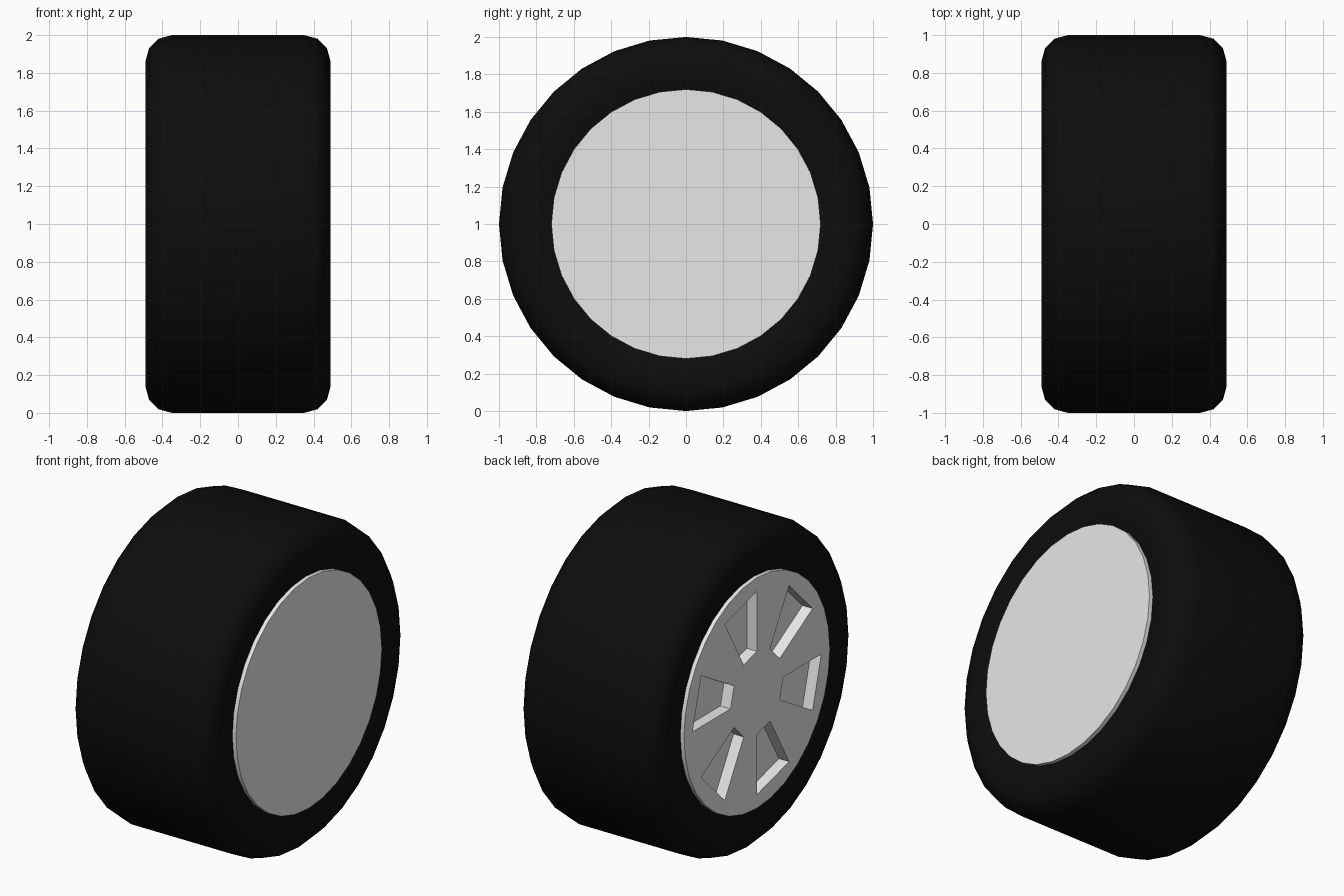
import bpy, bmesh, math
from mathutils import Vector

if "Cube" in bpy.data.objects:
    bpy.data.objects.remove(bpy.data.objects["Cube"])

SIDES = 32


def material(name, v):
    m = bpy.data.materials.new(name)
    m.diffuse_color = (v, v, v, 1)
    m.use_nodes = True
    m.node_tree.nodes["Principled BSDF"].inputs["Base Color"].default_value = m.diffuse_color
    return m


def make_object(name, bm, mat):
    bmesh.ops.recalc_face_normals(bm, faces=bm.faces)
    me = bpy.data.meshes.new(name)
    bm.to_mesh(me)
    bm.free()
    ob = bpy.data.objects.new(name, me)
    bpy.context.collection.objects.link(ob)
    me.materials.append(mat)
    return ob


def point(x, r, a):
    # axle runs along x at z = 1; angle measured from +z towards +y
    return Vector((x, r * math.sin(a), 1 + r * math.cos(a)))


def shade(ob, deg):
    bpy.ops.object.select_all(action='DESELECT')
    ob.select_set(True)
    bpy.context.view_layer.objects.active = ob
    bpy.ops.object.shade_smooth_by_angle(angle=math.radians(deg))


rubber = material("black_rubber", 0.004)
metal = material("light_grey_metal", 0.8)

# Tyre: rounded closed profile spun around the axle
half = [(0.46, 0.70), (0.475, 0.76), (0.49, 0.86), (0.471, 0.93), (0.42, 0.981), (0.35, 1.0)]
profile = half + [(-x, r) for x, r in reversed(half)]
bm = bmesh.new()
rings = [[bm.verts.new(point(x, r, 2 * math.pi * i / SIDES)) for x, r in profile]
         for i in range(SIDES)]
n = len(profile)
for i in range(SIDES):
    a, b = rings[i], rings[(i + 1) % SIDES]
    for j in range(n):
        k = (j + 1) % n
        bm.faces.new((a[j], a[k], b[k], b[j]))
tyre = make_object("tyre", bm, rubber)
shade(tyre, 40)


# Prism along x between two outlines, used for the rim and its pockets
def prism(bm, outline, x0, x1):
    lo = [bm.verts.new(point(x0, r, a)) for r, a in outline]
    hi = [bm.verts.new(point(x1, r, a)) for r, a in outline]
    bm.faces.new(lo)
    bm.faces.new(hi[::-1])
    for i in range(len(lo)):
        j = (i + 1) % len(lo)
        bm.faces.new((lo[i], hi[i], hi[j], lo[j]))


# Rim: solid drum, standing slightly proud of the sidewall
bm = bmesh.new()
prism(bm, [(0.72, 2 * math.pi * i / SIDES) for i in range(SIDES)], -0.49, 0.49)
rim = make_object("rim", bm, metal)

# Six shallow wedge pockets on the outer (-x) face
bm = bmesh.new()
for i in range(6):
    a0, a1 = math.radians(60 * i), math.radians(60 * i + 30)
    prism(bm, [(0.26, a0), (0.635, a0), (0.635, a1), (0.26, a1)], -0.6, -0.42)
cutter = make_object("pocket_cutter", bm, metal)
cutter.hide_render = True

mod = rim.modifiers.new("pockets", 'BOOLEAN')
mod.operation = 'DIFFERENCE'
mod.solver = 'EXACT'
mod.object = cutter
bpy.context.view_layer.objects.active = rim
bpy.ops.object.modifier_apply(modifier=mod.name)
bpy.data.objects.remove(cutter)
shade(rim, 30)
